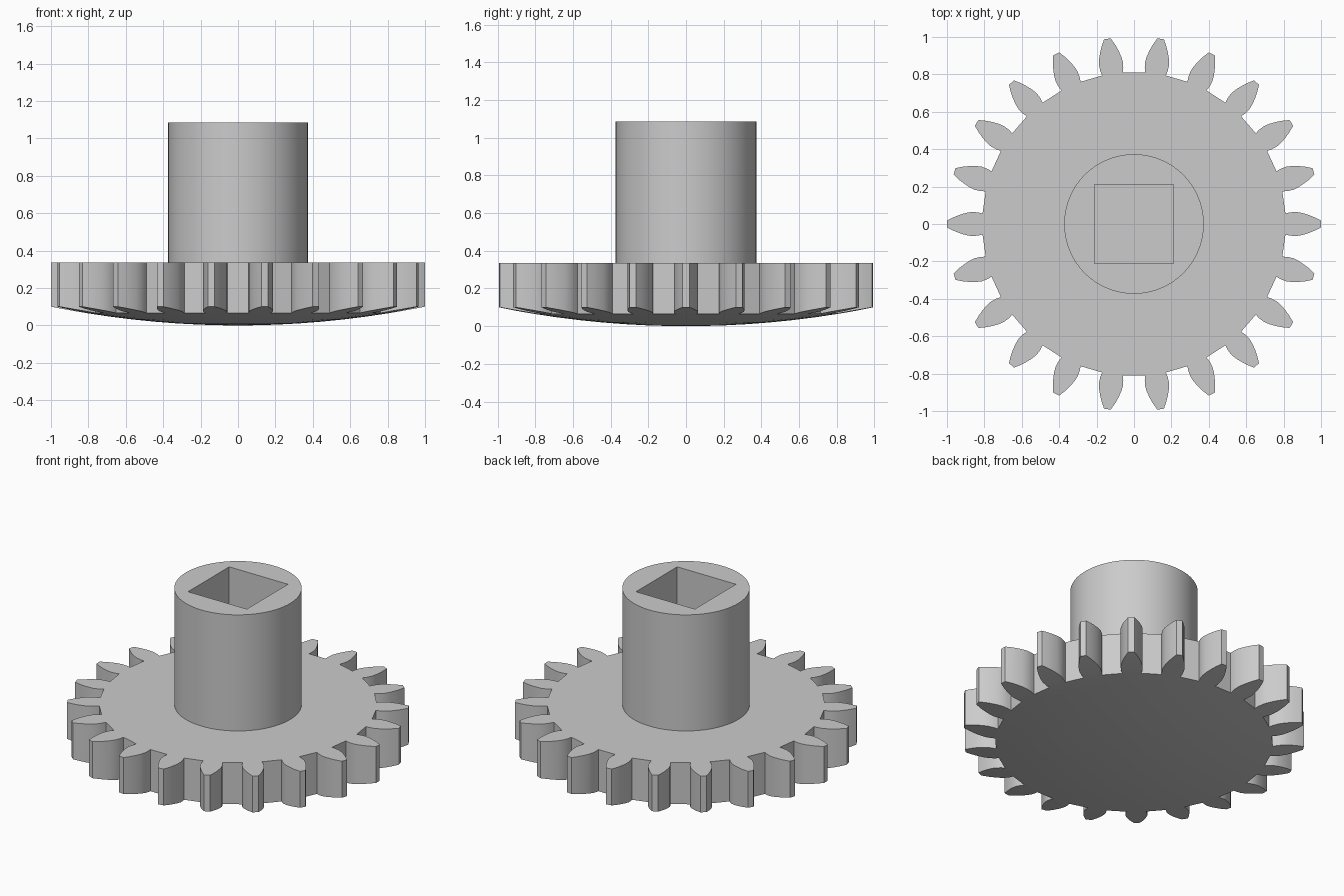
import bpy, bmesh, math

if "Cube" in bpy.data.objects:
    bpy.data.objects.remove(bpy.data.objects["Cube"])

TEETH = 22
TOP = 0.335          # upper face of the gear plate
HUB_TOP = 1.085
DOME_R = 5.05        # radius of the shallow dome underneath
# tooth outline: (distance along tooth axis, half width)
TOOTH = [(0.81, 0.056), (0.835, 0.062), (0.868, 0.0645), (0.90, 0.059),
         (0.935, 0.048), (0.965, 0.036), (0.988, 0.024), (1.0, 0.018)]

grey = bpy.data.materials.new("grey")
grey.diffuse_color = (0.6, 0.6, 0.6, 1)
grey.use_nodes = True
grey.node_tree.nodes["Principled BSDF"].inputs["Base Color"].default_value = grey.diffuse_color


def finish(bm, name):
    bmesh.ops.recalc_face_normals(bm, faces=bm.faces)
    mesh = bpy.data.meshes.new(name)
    bm.to_mesh(mesh)
    bm.free()
    mesh.materials.append(grey)
    obj = bpy.data.objects.new(name, mesh)
    bpy.context.collection.objects.link(obj)
    bpy.ops.object.select_all(action='DESELECT')
    obj.select_set(True)
    bpy.context.view_layer.objects.active = obj
    bpy.ops.object.shade_smooth_by_angle(angle=math.radians(25))
    return obj


def dome(x, y):
    return DOME_R - math.sqrt(DOME_R ** 2 - x * x - y * y)


def bridge(bm, a, b):
    n = len(a)
    for i in range(n):
        j = (i + 1) % n
        bm.faces.new((a[i], a[j], b[j], b[i]))


def gear_side(bm, height):
    """Teeth faces of one side; returns the full outline and the root loop."""
    outline, root = [], []
    for k in range(TEETH):
        c, s = math.cos(k * math.tau / TEETH), math.sin(k * math.tau / TEETH)

        def point(r, w):
            x, y = r * c - w * s, r * s + w * c
            return bm.verts.new((x, y, height(x, y)))

        right = [point(r, -w) for r, w in TOOTH]
        left = [point(r, w) for r, w in TOOTH]
        for i in range(len(TOOTH) - 1):
            bm.faces.new((right[i], right[i + 1], left[i + 1], left[i]))
        outline += right + left[::-1]
        root += [right[0], left[0]]
    return outline, root


# Gear plate: flat top, toothed wall, domed underside
bm = bmesh.new()
top_outline, top_root = gear_side(bm, lambda x, y: TOP)
bm.faces.new(top_root)
low_outline, ring = gear_side(bm, dome)
bridge(bm, top_outline, low_outline)
root = [v.co.copy() for v in ring]
for f in (0.85, 0.7, 0.55, 0.4, 0.25, 0.1):
    inner = [bm.verts.new((p.x * f, p.y * f, dome(p.x * f, p.y * f))) for p in root]
    bridge(bm, ring, inner)
    ring = inner
centre = bm.verts.new((0, 0, 0))
for i in range(len(ring)):
    bm.faces.new((ring[i], ring[(i + 1) % len(ring)], centre))
finish(bm, "gear_plate")

# Hub: round outside, square socket down to the plate
SEG = 96
bm = bmesh.new()


def hub_ring(radius, z, square=False):
    verts = []
    for i in range(SEG):
        a = math.tau * i / SEG
        c, s = math.cos(a), math.sin(a)
        r = radius / max(abs(c), abs(s)) if square else radius
        verts.append(bm.verts.new((r * c, r * s, z)))
    return verts


rings = [hub_ring(0.373, TOP), hub_ring(0.373, HUB_TOP),
         hub_ring(0.21, HUB_TOP, True), hub_ring(0.21, TOP, True)]
for a, b in zip(rings, rings[1:]):
    bridge(bm, a, b)
finish(bm, "square_socket_hub")
